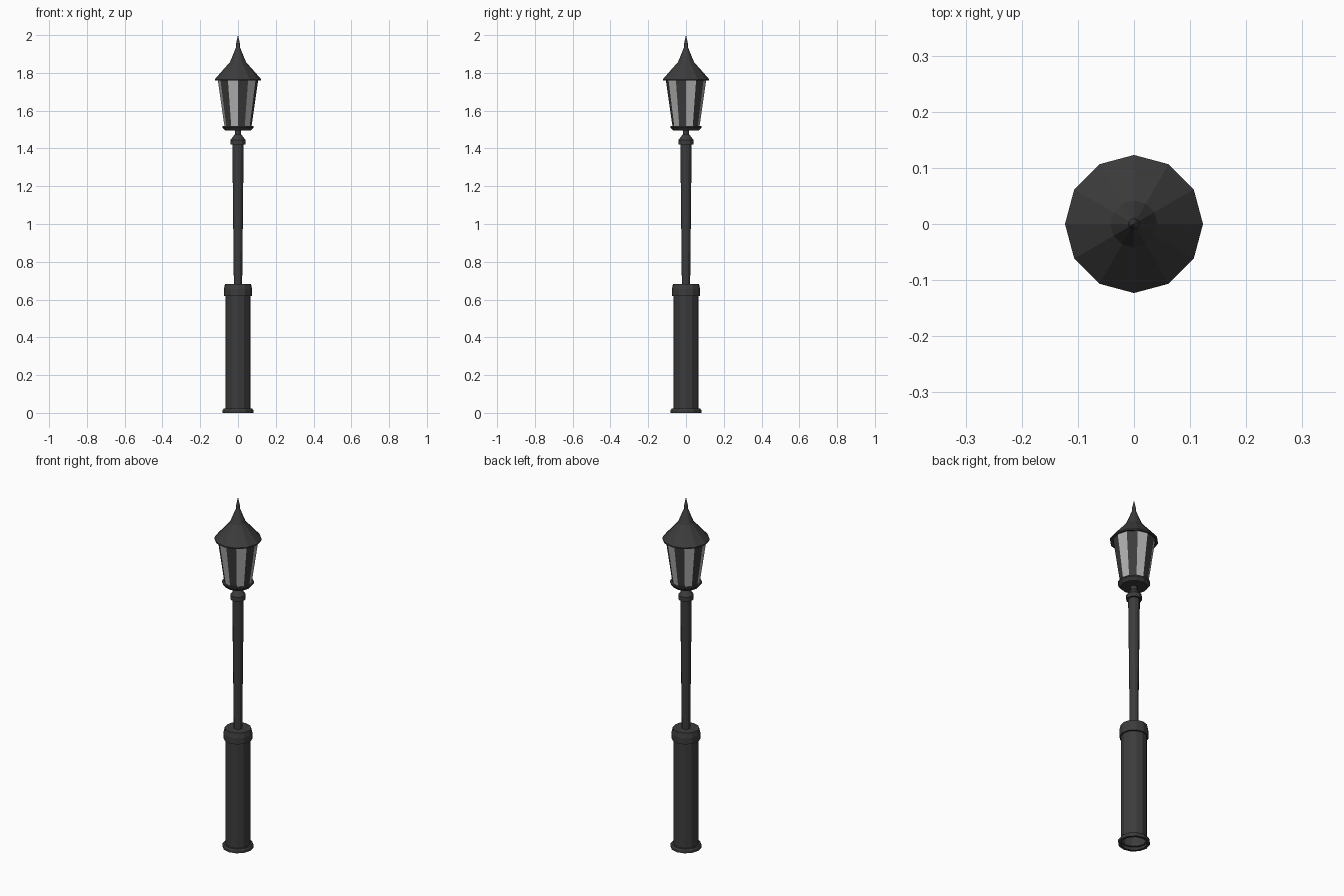
import bpy
import math

if "Cube" in bpy.data.objects:
    bpy.data.objects.remove(bpy.data.objects["Cube"])

SIDES = 12


def material(name, value):
    m = bpy.data.materials.new(name)
    m.diffuse_color = (value, value, value, 1)
    m.use_nodes = True
    m.node_tree.nodes["Principled BSDF"].inputs["Base Color"].default_value = m.diffuse_color
    return m


iron = material("dark_iron", 0.045)
glass = material("pale_glass", 0.45)


def lathe(name, profile, mats=(iron,), alternate=False):
    """Revolve (radius, height) points into a flat-faced twelve-sided part."""
    verts, rings, faces, slots = [], [], [], []
    for r, z in profile:
        n = 1 if r == 0 else SIDES
        rings.append([len(verts) + i for i in range(n)])
        for i in range(n):
            a = 2 * math.pi * i / SIDES
            verts.append((r * math.cos(a), r * math.sin(a), z))
    for low, high in zip(rings, rings[1:]):
        for i in range(SIDES):
            j = (i + 1) % SIDES
            if len(high) == 1:
                faces.append((low[i], low[j], high[0]))
            elif len(low) == 1:
                faces.append((low[0], high[j], high[i]))
            else:
                faces.append((low[i], low[j], high[j], high[i]))
            slots.append((i + 1) % 2 if alternate else 0)
    mesh = bpy.data.meshes.new(name)
    mesh.from_pydata(verts, [], faces)
    for m in mats:
        mesh.materials.append(m)
    for p, s in zip(mesh.polygons, slots):
        p.material_index = s
    obj = bpy.data.objects.new(name, mesh)
    bpy.context.collection.objects.link(obj)
    return obj


# Hollow pedestal: foot flange, thick column and bevelled cap
lathe("pedestal", [(0.066, 0), (0.081, 0), (0.081, 0.015), (0.076, 0.022),
                   (0.066, 0.022), (0.066, 0.62), (0.075, 0.62),
                   (0.075, 0.655), (0.069, 0.682), (0.022, 0.682)])

# Slender pole, slightly wider towards the top
lathe("pole", [(0.022, 0.682), (0.030, 1.42)])

# Pole collar and neck below the lantern
lathe("collar", [(0.030, 1.42), (0.040, 1.42), (0.040, 1.445),
                 (0.034, 1.452), (0.017, 1.475), (0.017, 1.50)])

# Lantern tray
lathe("lantern_tray", [(0.017, 1.495), (0.068, 1.495), (0.083, 1.512),
                       (0.083, 1.52), (0.072, 1.52)])

# Lantern body: alternating glass panes and iron strips
lathe("lantern_body", [(0.072, 1.52), (0.107, 1.763)], (iron, glass), True)

# Flared roof with spike finial
lathe("roof", [(0.107, 1.763), (0.123, 1.759), (0.123, 1.766),
               (0.042, 1.858), (0.011, 1.935), (0.010, 1.955), (0, 2.0)])
